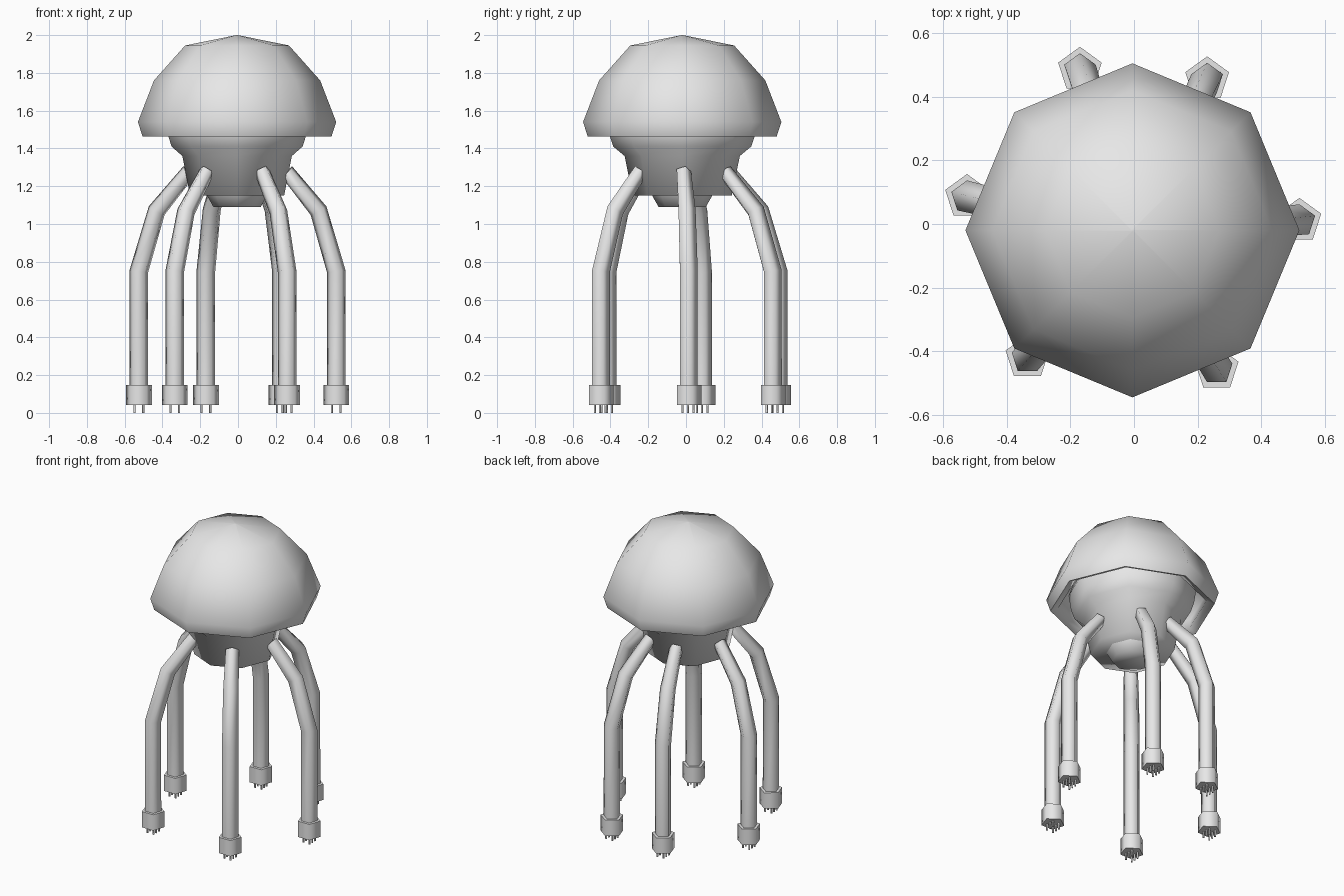
import bpy
import math
from mathutils import Vector

default = bpy.data.objects.get("Cube")
if default:
    bpy.data.objects.remove(default, do_unlink=True)

grey = bpy.data.materials.new("light grey")
grey.use_nodes = True
grey.diffuse_color = (0.8, 0.8, 0.8, 1)
grey.node_tree.nodes["Principled BSDF"].inputs["Base Color"].default_value = (0.8, 0.8, 0.8, 1)


def loft(name, rings, sides, smooth=80):
    """Skin horizontal or tilted rings given as (centre, radius, tilt axis angle, tilt)."""
    verts, faces = [], []
    for centre, radius, heading, tilt in rings:
        out = Vector((math.cos(heading), math.sin(heading), 0))
        for i in range(sides):
            a = math.pi / 2 + math.tau * i / sides
            p = Vector((math.cos(a), math.sin(a), 0)) * radius
            # lean the ring so that it stays square to the path
            along = p.dot(out)
            p += out * along * (math.cos(tilt) - 1) + Vector((0, 0, along * math.sin(tilt)))
            verts.append(Vector(centre) + p)
    for r in range(len(rings) - 1):
        for i in range(sides):
            j = (i + 1) % sides
            a, b = r * sides, (r + 1) * sides
            faces.append((a + i, a + j, b + j, b + i))
    faces.append(tuple(reversed(range(sides))))
    faces.append(tuple(range(len(verts) - sides, len(verts))))
    mesh = bpy.data.meshes.new(name)
    mesh.from_pydata(verts, [], faces)
    mesh.materials.append(grey)
    obj = bpy.data.objects.new(name, mesh)
    bpy.context.collection.objects.link(obj)
    bpy.ops.object.select_all(action='DESELECT')
    obj.select_set(True)
    bpy.context.view_layer.objects.active = obj
    bpy.ops.object.shade_smooth_by_angle(angle=math.radians(smooth))
    return obj


def turned(name, profile, sides=8):
    """Turn a (radius, height) profile about the body axis."""
    return loft(name, [((-0.005, -0.02, z), r, 0, 0) for r, z in profile], sides)


# Hood: faceted dome with a rolled rim and a hollow underside
turned("hood", [(0.42, 1.66), (0.46, 1.55), (0.45, 1.485), (0.50, 1.463),
                (0.525, 1.54), (0.44, 1.76), (0.275, 1.945), (0.004, 2.0)])

# Body hanging under the hood, with a small nub below
body = turned("body", [(0.262, 1.15), (0.305, 1.36), (0.365, 1.41),
                       (0.385, 1.47), (0.40, 1.57), (0.36, 1.68)])
body.scale.x = 0.95
turned("body_nub", [(0.125, 1.09), (0.16, 1.152)])

# Legs: bent tubes running down to pinned feet
feet = {
    "back_left": (0.23, 0.455), "back_right": (-0.17, 0.485),
    "middle_left": (0.52, 0.01), "middle_right": (-0.525, 0.085),
    "front_left": (0.26, -0.455), "front_right": (-0.335, -0.42),
}
hub = Vector((0, -0.04))
path = [(1, 0.10, 0.052, 0), (1, 0.75, 0.052, 0.12),
        (0.82, 1.07, 0.05, 0.5), (0.50, 1.275, 0.042, 0.85)]
for side, spot in feet.items():
    x, y = spot
    heading = math.atan2(y - hub.y, x - hub.x)
    rings = []
    for share, z, radius, tilt in path:
        p = hub.lerp(Vector(spot), share)
        rings.append(((p.x, p.y, z), radius, heading, tilt))
    loft(side + "_leg", rings, 5)
    loft(side + "_foot", [((x, y, z), 0.072, 0, 0) for z in (0.042, 0.148)], 5)
    # Pins under the foot
    for n in range(6):
        px = x + (n % 2 - 0.5) * 0.046
        py = y + (n // 2 - 1) * 0.028
        loft(f"{side}_pin_{n + 1}", [((px, py, z), 0.006, 0, 0) for z in (0, 0.05)], 5)
